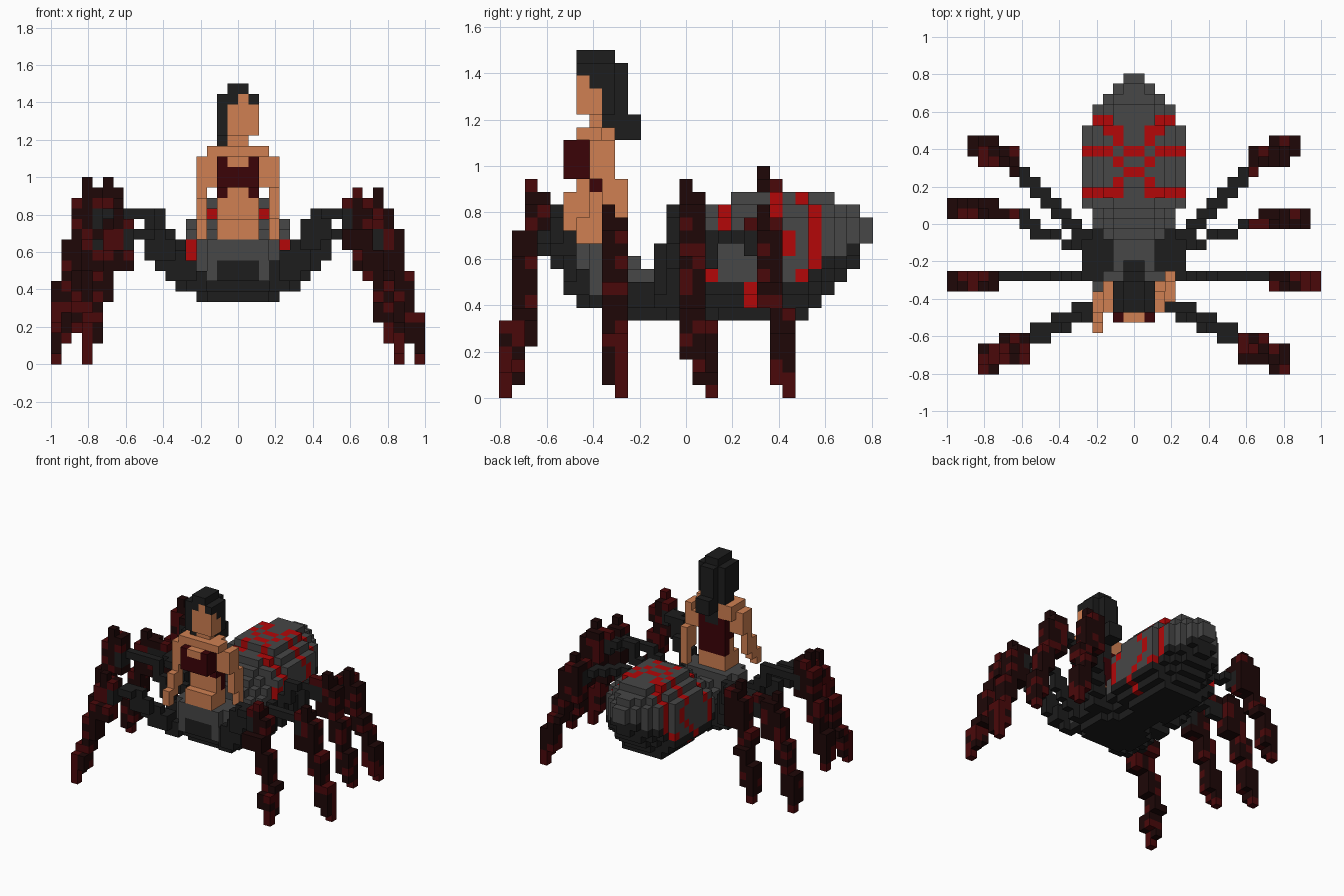
import bpy, bmesh, random
from mathutils import Vector

cube = bpy.data.objects.get("Cube")
if cube:
    bpy.data.objects.remove(cube, do_unlink=True)

random.seed(4)
V = 2 / 36                                   # edge of one block
COLOURS = {"skin": "D08052", "grey": "474747", "black": "1D1D1D", "red": "B30708",
           "maroon": "3B0307", "leg dark": "1E0707", "leg red": "4A080A"}


def linear(c):
    return c / 12.92 if c <= 0.04045 else ((c + 0.055) / 1.055) ** 2.4


def make_material(name, code):
    rgb = [linear(int(code[n:n + 2], 16) / 255) for n in (0, 2, 4)] + [1]
    m = bpy.data.materials.new(name)
    m.use_nodes = True
    m.diffuse_color = rgb
    bsdf = m.node_tree.nodes["Principled BSDF"]
    bsdf.inputs["Base Color"].default_value = rgb
    bsdf.inputs["Roughness"].default_value = 0.9
    return m


MATS = {n: make_material(n, c) for n, c in COLOURS.items()}
taken = set()


def fill(cells, i, j, k, colour):
    """Fill inclusive block ranges with a colour."""
    for a in range(i[0], i[1] + 1):
        for b in range(j[0], j[1] + 1):
            for c in range(k[0], k[1] + 1):
                cells[a, b, c] = colour


def line(cells, a, b, colour, deep=0, wide=0):
    """Run of blocks between two grid points."""
    a, b = Vector(a), Vector(b)
    for n in range(41):
        i, j, k = (round(c) for c in a.lerp(b, n / 40))
        fill(cells, (i - wide, i), (j, j), (k - deep, k), colour)


def build(name, cells):
    """Make one object from the outer faces of its blocks."""
    cells = {c: m for c, m in cells.items() if c not in taken}
    taken.update(cells)
    names = sorted(set(cells.values()))
    bm, verts = bmesh.new(), {}

    def vert(p):
        if p not in verts:
            verts[p] = bm.verts.new(((p[0] - 18) * V, (p[1] - 14.5) * V, p[2] * V))
        return verts[p]

    for c, colour in cells.items():
        for axis in range(3):
            u, w = (axis + 1) % 3, (axis + 2) % 3
            for side in (0, 1):
                near = list(c)
                near[axis] += 2 * side - 1
                if tuple(near) in cells:
                    continue
                loop = []
                for du, dw in ((0, 0), (1, 0), (1, 1), (0, 1)):
                    p = list(c)
                    p[axis] += side
                    p[u] += du
                    p[w] += dw
                    loop.append(vert(tuple(p)))
                face = bm.faces.new(loop if side else loop[::-1])
                face.material_index = names.index(colour)
    mesh = bpy.data.meshes.new(name)
    bm.to_mesh(mesh)
    bm.free()
    for n in names:
        mesh.materials.append(MATS[n])
    bpy.context.collection.objects.link(bpy.data.objects.new(name, mesh))


# Hair: cap, side lock and a tail that narrows down the back
hair = {}
fill(hair, (16, 19), (6, 8), (25, 25), "black")
del hair[18, 6, 25]
fill(hair, (17, 18), (6, 8), (26, 26), "black")
fill(hair, (16, 19), (8, 8), (22, 24), "black")
fill(hair, (17, 18), (9, 9), (20, 25), "black")
fill(hair, (19, 19), (7, 7), (24, 24), "black")
fill(hair, (16, 16), (6, 8), (22, 24), "black")
fill(hair, (16, 16), (7, 8), (21, 21), "black")
fill(hair, (17, 18), (8, 8), (18, 21), "black")
fill(hair, (17, 18), (10, 10), (20, 21), "black")
build("hair", hair)

# Head: face and neck
head = {}
fill(head, (17, 19), (6, 7), (22, 24), "skin")
fill(head, (18, 18), (6, 6), (25, 25), "skin")
fill(head, (17, 18), (7, 7), (21, 21), "skin")
build("face", head)

# Torso with top
torso = {}
fill(torso, (16, 19), (6, 8), (17, 20), "skin")
fill(torso, (16, 19), (7, 8), (14, 16), "skin")
fill(torso, (16, 19), (6, 8), (12, 13), "skin")
fill(torso, (16, 19), (5, 6), (17, 18), "maroon")
for i in (16, 19):
    fill(torso, (i, i), (5, 6), (19, 19), "maroon")
    fill(torso, (i, i), (7, 7), (16, 18), "maroon")
fill(torso, (17, 18), (5, 5), (19, 19), "skin")
fill(torso, (16, 19), (8, 8), (14, 18), "maroon")
build("torso", torso)

# Arms: inner shoulder rows, then the outer arm; one swings forward, the other back
for name, inner, outer, shoulder, steps in (
        ("right_arm", 15, 14, ((6, 8, 20), (6, 8, 19), (6, 7, 18), (6, 7, 17)),
         ((6, 7, 17, 19), (6, 6, 16, 16), (5, 6, 14, 15), (4, 5, 13, 13), (4, 4, 12, 12))),
        ("left_arm", 20, 21, ((6, 7, 20), (7, 7, 19), (7, 8, 18), (7, 8, 17)),
         ((7, 8, 17, 19), (8, 9, 14, 16), (9, 9, 12, 13)))):
    arm = {}
    for j0, j1, k in shoulder:
        fill(arm, (inner, inner), (j0, j1), (k, k), "skin")
    for j0, j1, k0, k1 in steps:
        fill(arm, (outer, outer), (j0, j1), (k0, k1), "skin")
    build(name, arm)

# Thorax: raised grey base for the torso, black rounded underside
thorax = {}
fill(thorax, (15, 20), (8, 13), (6, 6), "black")
fill(thorax, (14, 21), (9, 12), (6, 6), "black")
fill(thorax, (14, 21), (8, 13), (7, 8), "black")
fill(thorax, (13, 22), (10, 11), (7, 8), "black")
fill(thorax, (15, 20), (6, 9), (9, 11), "grey")
fill(thorax, (14, 21), (7, 8), (8, 11), "grey")
fill(thorax, (15, 20), (6, 7), (8, 8), "grey")
fill(thorax, (16, 19), (6, 6), (8, 9), "black")
fill(thorax, (16, 19), (7, 7), (7, 8), "black")
fill(thorax, (16, 19), (10, 13), (9, 9), "grey")
fill(thorax, (17, 18), (10, 10), (10, 10), "grey")
build("thorax", thorax)

# Abdomen: rounded rings, (first j, last j, half width, lowest k, highest k)
RINGS = ((13, 13, 3, 6, 11), (14, 14, 4, 6, 12), (15, 15, 4, 6, 13), (16, 17, 5, 6, 14),
         (18, 23, 5, 6, 15), (24, 24, 4, 7, 15), (25, 25, 4, 8, 15), (26, 26, 3, 9, 14),
         (27, 27, 2, 10, 14), (28, 28, 1, 12, 13))
# Red marks: (distance from middle, j) on top, (j, k) on the flanks
TOP_MARKS = {(2, 17), (3, 17), (4, 17), (1, 18), (0, 19), (1, 20), (0, 21), (2, 21), (3, 21), (4, 21),
             (1, 22), (1, 23), (2, 23), (2, 24), (3, 24), (1, 17)}
SIDE_MARKS = {(17, 13), (17, 14), (16, 9), (16, 10), (16, 11), (19, 7), (19, 8), (22, 11), (22, 12), (23, 9),
              (20, 9), (21, 10), (21, 13)} | {(24, k) for k in range(10, 15)}
abdomen = {}
for j0, j1, half, low, high in RINGS:
    mid, tall = (low + high + 1) / 2, (high - low + 1) / 2
    for j in range(j0, j1 + 1):
        limit = 1.03 if j == 16 else 1.09      # the first full ring is rounder
        for i in range(18 - half, 18 + half):
            for k in range(low, high + 1):
                if ((i - 17.5) / half) ** 2 + ((k + 0.5 - mid) / tall) ** 2 > limit:
                    continue
                dark = k < 9 + max(0, (j - 22) * 0.5)
                abdomen[i, j, k] = "black" if dark else "grey"
for (i, j, k) in list(abdomen):
    d = int(abs(i - 17.5))
    out = i + 1 if i > 17 else i - 1
    if (i, j, k + 1) not in abdomen and (d, j) in TOP_MARKS and k > 11:
        abdomen[i, j, k] = "red"
    elif (out, j, k) not in abdomen and (j, k) in SIDE_MARKS:
        abdomen[i, j, k] = "red"
build("abdomen", abdomen)

# Legs: root, bend, femur end and shin top (i, j), then foot j; alternate legs are lifted
LEGS = (("front", (22, 6), (26, 4), (28, 3), (29, 2), 0),
        ("second", (23, 9), (26, 9), (31, 9), (32, 8), 8),
        ("third", (23, 12), (26, 13), (29, 14), (31, 14), 14),
        ("back", (23, 13), (26, 16), (29, 19), (30, 20), 21))


def step(t, limits):
    return sum(t >= x for x in limits)


for n, (name, root, bend, knee, peak, foot_j) in enumerate(LEGS):
    for side in ("left", "right"):
        lifted = (n % 2 == 0) == (side == "left")
        lift = 0 if not lifted else (2 if side == "left" else 3)
        top = 14 + lift
        knee_k = 12 + (2 if lifted else 0)
        shift = 1 if (n == 2 and side == "right") else 0
        wide = 1 if n in (0, 3) else 0
        end = (knee[0], knee[1] + shift)
        pi, pj = peak[0] + shift, peak[1] + shift
        femur, shin = {}, {}
        line(femur, (20, min(max(root[1], 8), 12), 6), root + (8,), "black", 0, 1)
        line(femur, root + (8,), bend + (knee_k - 0.6,), "black", 1, wide)
        line(femur, bend + (knee_k,), end + (knee_k,), "black", 0, wide)
        line(femur, end + (knee_k,), (pi - 1, pj, knee_k), "black", 1)
        # Knee cap over the femur end, then a shin that steps outward and thins to the foot
        line(shin, end + (knee_k + 1,), (pi, pj, knee_k + 1), "leg dark")
        for k in range(lift, top + 1):
            t = (top - k) / (top - lift)
            jc = round(peak[1] + (foot_j - peak[1]) * t) + shift
            outer = pi + step(t, (0.12, 0.41, 0.69))
            inner = pi + (-1 if 0 < t < 0.36 else step(t, (0.36, 0.6, 0.88)))
            rows = (jc, jc + 1)
            if t == 0:
                rows = (jc, jc)
            elif t > 0.93:
                rows = (jc, jc) if n == 0 else (jc + 1, jc + 1)
            fill(shin, (inner, outer), rows, (k, k), "leg dark")
        for c in shin:
            if random.random() < 0.33 or c[2] == lift:
                shin[c] = "leg red"
        for part, cells in (("femur", femur), ("shin", shin)):
            if side == "right":
                cells = {(35 - i, j, k): m for (i, j, k), m in cells.items()}
            build(f"{name}_{side}_{part}", cells)
